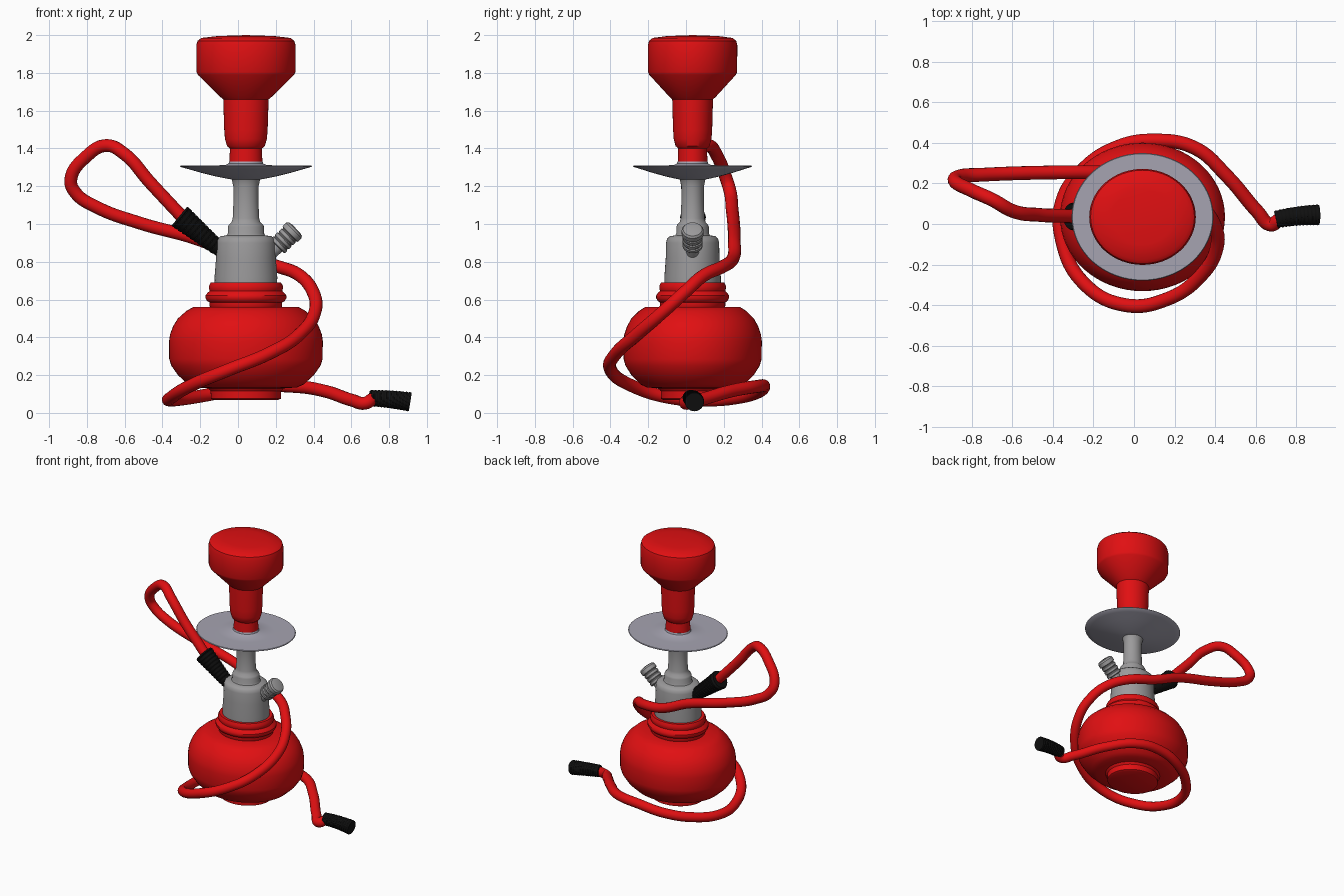
import bpy, bmesh, math
from mathutils import Vector

CX, CY, SQUASH = 0.042, 0.035, 0.9   # main axis and front-to-back flattening


def material(name, rgb):
    m = bpy.data.materials.new(name)
    m.diffuse_color = (*rgb, 1)
    return m


RED = material("red", (0.75, 0.005, 0.006))
GREY = material("metal grey", (0.33, 0.325, 0.33))
PALE = material("tray grey", (0.38, 0.37, 0.44))
BLACK = material("black rubber", (0.005, 0.005, 0.005))


def smooth(obj, angle=35):
    bpy.ops.object.select_all(action='DESELECT')
    obj.select_set(True)
    bpy.context.view_layer.objects.active = obj
    if obj.type == 'CURVE':
        bpy.ops.object.convert(target='MESH')
    bpy.ops.object.shade_smooth_by_angle(angle=math.radians(angle))


def lathe(name, profile, mat, origin=(CX, CY, 0), axis=(0, 0, 1), squash=SQUASH, n=64):
    """Turn (radius, height) points about an axis; radius 0 closes to a point."""
    bm = bmesh.new()
    rings = []
    for r, h in profile:
        if r == 0:
            rings.append([bm.verts.new((0, 0, h))] * n)
        else:
            rings.append([bm.verts.new((r * math.cos(2 * math.pi * i / n),
                                        r * squash * math.sin(2 * math.pi * i / n), h))
                          for i in range(n)])
    for a, b in zip(rings, rings[1:]):
        for i in range(n):
            j = (i + 1) % n
            quad = list(dict.fromkeys((a[i], a[j], b[j], b[i])))
            bm.faces.new(quad)
    bmesh.ops.recalc_face_normals(bm, faces=bm.faces[:])
    me = bpy.data.meshes.new(name)
    bm.to_mesh(me)
    bm.free()
    obj = bpy.data.objects.new(name, me)
    bpy.context.collection.objects.link(obj)
    me.materials.append(mat)
    obj.location = origin
    obj.rotation_euler = Vector(axis).to_track_quat('Z', 'Y').to_euler()
    smooth(obj)
    return obj


def tube(name, points, radius, mat, radii=None):
    """Round tube along a smooth path."""
    cu = bpy.data.curves.new(name, 'CURVE')
    cu.dimensions = '3D'
    cu.bevel_depth = radius
    cu.bevel_resolution = 6
    cu.resolution_u = 10
    cu.use_fill_caps = True
    sp = cu.splines.new('BEZIER')
    sp.bezier_points.add(len(points) - 1)
    for i, (bp, p) in enumerate(zip(sp.bezier_points, points)):
        bp.co = p
        bp.handle_left_type = bp.handle_right_type = 'AUTO'
        bp.radius = radii[i] if radii else 1
    obj = bpy.data.objects.new(name, cu)
    bpy.context.collection.objects.link(obj)
    cu.materials.append(mat)
    smooth(obj, 50)
    return obj


# Water base with foot
lathe("water_base", [
    (0, 0.068), (0.17, 0.068), (0.185, 0.075), (0.187, 0.115), (0.2, 0.13), (0.27, 0.135),
    (0.305, 0.15), (0.36, 0.2), (0.395, 0.25), (0.406, 0.285), (0.407, 0.38), (0.402, 0.415),
    (0.385, 0.46), (0.36, 0.5), (0.315, 0.54), (0.28, 0.56), (0.18, 0.562), (0, 0.562)], RED)

# Rubber collar between base and stem
lathe("base_collar", [
    (0, 0.555), (0.185, 0.555), (0.192, 0.565), (0.192, 0.585), (0.205, 0.592), (0.214, 0.607),
    (0.214, 0.622), (0.204, 0.635), (0.192, 0.645), (0.195, 0.655), (0.196, 0.672),
    (0.186, 0.69), (0, 0.69)], RED)

# Metal stem
lathe("stem", [
    (0, 0.66), (0.165, 0.66), (0.166, 0.72), (0.158, 0.82), (0.156, 0.9), (0.15, 0.922),
    (0.135, 0.935), (0.102, 0.94), (0.096, 0.95), (0.096, 0.985), (0.09, 0.997), (0.076, 1.01),
    (0.07, 1.03), (0.066, 1.12), (0.067, 1.2), (0.075, 1.235), (0.085, 1.25), (0, 1.25)], GREY)

# Ash tray
lathe("tray", [
    (0, 1.235), (0.072, 1.235), (0.1, 1.24), (0.16, 1.252), (0.24, 1.272), (0.31, 1.292),
    (0.346, 1.302), (0.35, 1.306), (0.346, 1.31), (0.2, 1.309), (0.11, 1.312), (0.092, 1.32),
    (0.088, 1.331), (0, 1.331)], PALE)

# Tobacco bowl
lathe("bowl", [
    (0, 1.328), (0.087, 1.328), (0.085, 1.4), (0.1, 1.412), (0.111, 1.45), (0.115, 1.5),
    (0.12, 1.66), (0.135, 1.672), (0.255, 1.79), (0.262, 1.805), (0.263, 1.945), (0.256, 1.97),
    (0.235, 1.985), (0.15, 1.995), (0, 2.0)], RED)

# Release valve with ribs
valve = [(0, -0.1), (0.036, -0.1), (0.036, 0), (0.05, 0.002)]
for k in range(3):
    h = 0.03 * k
    valve += [(0.053, h + 0.006), (0.053, h + 0.022), (0.048, h + 0.026), (0.048, h + 0.03)]
valve += [(0.058, 0.096), (0.058, 0.122), (0.05, 0.133), (0.03, 0.138), (0, 0.138)]
lathe("release_valve", valve, GREY, (0.208, CY, 0.88), (0.72, 0, 0.7), 1, 32)

# Ribbed hose connector on the left
grip = [(0, -0.03), (0.036, -0.03), (0.04, 0)]
for k in range(10):
    r, h = 0.042 + 0.0024 * k, 0.025 * k
    grip += [(r, h + 0.004), (r + 0.003, h + 0.018), (r - 0.001, h + 0.023)]
grip += [(0.068, 0.252), (0.062, 0.262), (0, 0.262)]
lathe("hose_connector", grip, BLACK, (-0.108, 0.037, 0.875), (-0.2, 0, 0.165), 1, 32)

# Hose: loop at the left, behind the stem, once around the base, out to the right
tube("hose", [
    (-0.26, 0.037, 1.0), (-0.34, 0.04, 1.085), (-0.47, 0.045, 1.225), (-0.6, 0.065, 1.37),
    (-0.7, 0.12, 1.415), (-0.8, 0.165, 1.36), (-0.885, 0.215, 1.235), (-0.86, 0.235, 1.165),
    (-0.75, 0.243, 1.09), (-0.52, 0.252, 1.005), (-0.2, 0.255, 0.915), (0.02, 0.25, 0.82),
    (0.22, 0.19, 0.772), (0.33, 0.09, 0.725), (0.395, 0, 0.645), (0.41, -0.11, 0.545),
    (0.325, -0.26, 0.415), (0.165, -0.37, 0.315), (-0.045, -0.4, 0.23), (-0.25, -0.29, 0.145),
    (-0.355, -0.08, 0.08), (-0.355, 0.11, 0.068), (-0.25, 0.27, 0.08), (-0.08, 0.38, 0.11),
    (0.1, 0.412, 0.14), (0.3, 0.375, 0.14), (0.46, 0.235, 0.115), (0.61, 0.06, 0.065),
    (0.675, -0.003, 0.052), (0.715, 0.02, 0.073), (0.75, 0.035, 0.077)], 0.034, RED)

# Ribbed mouthpiece, slightly bent
N = 24
path, radii = [], []
for i in range(N + 1):
    t = i / N
    path.append((0.7 + 0.212 * t, 0.022 + 0.045 * t - 0.022 * t * t,
                 0.078 - 0.006 * t - 0.014 * t * t))
    radii.append((0.041 + 0.008 * t + (0.003 if i % 2 else 0)) * 20)
tube("mouthpiece", path, 0.05, BLACK, radii)
